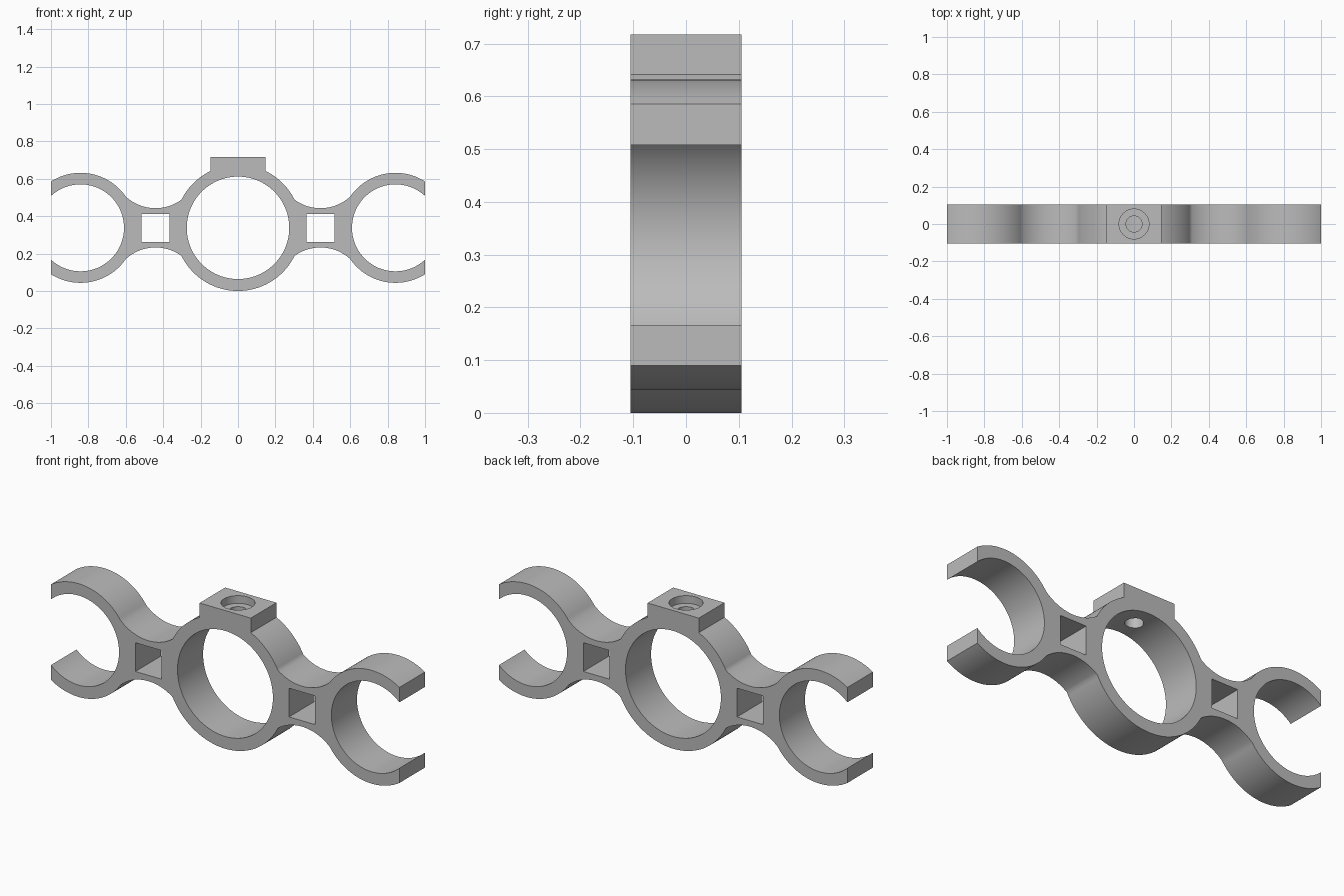
import bpy, bmesh
from math import atan2, cos, sin, pi, sqrt, acos
from mathutils import Vector

if "Cube" in bpy.data.objects:
    bpy.data.objects.remove(bpy.data.objects["Cube"])

HALF = 0.105            # half thickness
MID = 0.3375            # height of the ring centres
HUB, HUB_R, BORE_R = Vector((0, 0)), 0.3375, 0.274
CLIP, CLIP_R, CLIP_IN = Vector((0.842, 0)), 0.294, 0.2325
NECK, NECK_R = Vector((0.441, 0.3395)), 0.2345
BOSS_X, BOSS_TOP = 0.147, 0.717

grey = bpy.data.materials.new("plain grey")
grey.use_nodes = True
colour = (0.5, 0.5, 0.5, 1)
grey.diffuse_color = colour
grey.node_tree.nodes["Principled BSDF"].inputs["Base Color"].default_value = colour


def meet(c1, r1, c2, r2, side):
    """Crossing of two circles, on the given side of the line c1-c2."""
    d = c2 - c1
    a = atan2(d.y, d.x) + side * acos((r1**2 + d.length**2 - r2**2) / (2 * r1 * d.length))
    return c1 + r1 * Vector((cos(a), sin(a)))


def arc(c, r, start, end, turn, n=24):
    """Points from start to end around c; turn is 1 anticlockwise, -1 clockwise."""
    a = atan2(start.y - c.y, start.x - c.x)
    sweep = (turn * (atan2(end.y - c.y, end.x - c.x) - a)) % (2 * pi)
    return [c + r * Vector((cos(a + turn * sweep * i / n), sin(a + turn * sweep * i / n)))
            for i in range(n + 1)]


def upper_edge(start):
    """Outer edge from a point on the hub, over the neck, to the clip's tip."""
    hub_neck = meet(HUB, HUB_R, NECK, NECK_R, -1)
    neck_clip = meet(NECK, NECK_R, CLIP, CLIP_R, 1)
    # keep the crossings nearest the middle of the neck
    neck_clip = min((meet(NECK, NECK_R, CLIP, CLIP_R, s) for s in (1, -1)),
                    key=lambda p: p.x)
    hub_neck = max((meet(HUB, HUB_R, NECK, NECK_R, s) for s in (1, -1)),
                   key=lambda p: p.x)
    tip = Vector((1, sqrt(CLIP_R**2 - (1 - CLIP.x)**2)))
    return (arc(HUB, HUB_R, start, hub_neck, -1)
            + arc(NECK, NECK_R, hub_neck, neck_clip, 1)[1:]
            + arc(CLIP, CLIP_R, neck_clip, tip, -1, 36)[1:])


def prism(name, outline):
    """Extrude an x-z outline through the thickness."""
    bm = bmesh.new()
    face = bm.faces.new([bm.verts.new((p.x, -HALF, p.y + MID)) for p in outline])
    new = bmesh.ops.extrude_face_region(bm, geom=[face])["geom"]
    bmesh.ops.translate(bm, vec=(0, 2 * HALF, 0),
                        verts=[v for v in new if isinstance(v, bmesh.types.BMVert)])
    bmesh.ops.recalc_face_normals(bm, faces=bm.faces)
    mesh = bpy.data.meshes.new(name)
    bm.to_mesh(mesh)
    bm.free()
    obj = bpy.data.objects.new(name, mesh)
    bpy.context.collection.objects.link(obj)
    mesh.materials.append(grey)
    return obj


def cut(obj, cutter):
    """Subtract a cutter and throw it away."""
    cutter.hide_render = True
    cutter.data.materials.append(grey)
    mod = obj.modifiers.new("cut", "BOOLEAN")
    mod.operation, mod.solver, mod.object = "DIFFERENCE", "EXACT", cutter
    bpy.context.view_layer.objects.active = obj
    bpy.ops.object.modifier_apply(modifier=mod.name)
    bpy.data.objects.remove(cutter)


def cylinder(r, depth, loc, rot=(0, 0, 0), n=48):
    bpy.ops.mesh.primitive_cylinder_add(vertices=n, radius=r, depth=depth,
                                        location=loc, rotation=rot)
    return bpy.context.object


# Body: hub with flat boss, curved necks and open clips, as one outline
lip = Vector((1, sqrt(CLIP_IN**2 - (1 - CLIP.x)**2)))
boss_foot = Vector((BOSS_X, sqrt(HUB_R**2 - BOSS_X**2)))
below = [Vector((p.x, -p.y)) for p in reversed(upper_edge(Vector((0, HUB_R))))]
right = ([Vector((BOSS_X, BOSS_TOP - MID))] + upper_edge(boss_foot)
         + arc(CLIP, CLIP_IN, lip, Vector((lip.x, -lip.y)), 1, 72) + below)
left = [Vector((-p.x, p.y)) for p in reversed(right[:-1])]
body = prism("clamp_body", right + left)

# Main bore
cut(body, cylinder(BORE_R, 1, (0, 0, MID), (pi / 2, 0, 0), 96))

# Square windows through the necks
for side in (-1, 1):
    bpy.ops.mesh.primitive_cube_add(size=1, location=(side * NECK.x, 0, MID))
    window = bpy.context.object
    window.scale = (0.149, 1, 0.149)
    cut(body, window)

# Counterbored screw hole in the boss
cut(body, cylinder(0.08, 0.08, (0, 0, BOSS_TOP)))
cut(body, cylinder(0.043, 0.3, (0, 0, BOSS_TOP - 0.1)))

bpy.ops.object.select_all(action="DESELECT")
body.select_set(True)
bpy.context.view_layer.objects.active = body
bpy.ops.object.shade_smooth_by_angle(angle=pi / 6)
